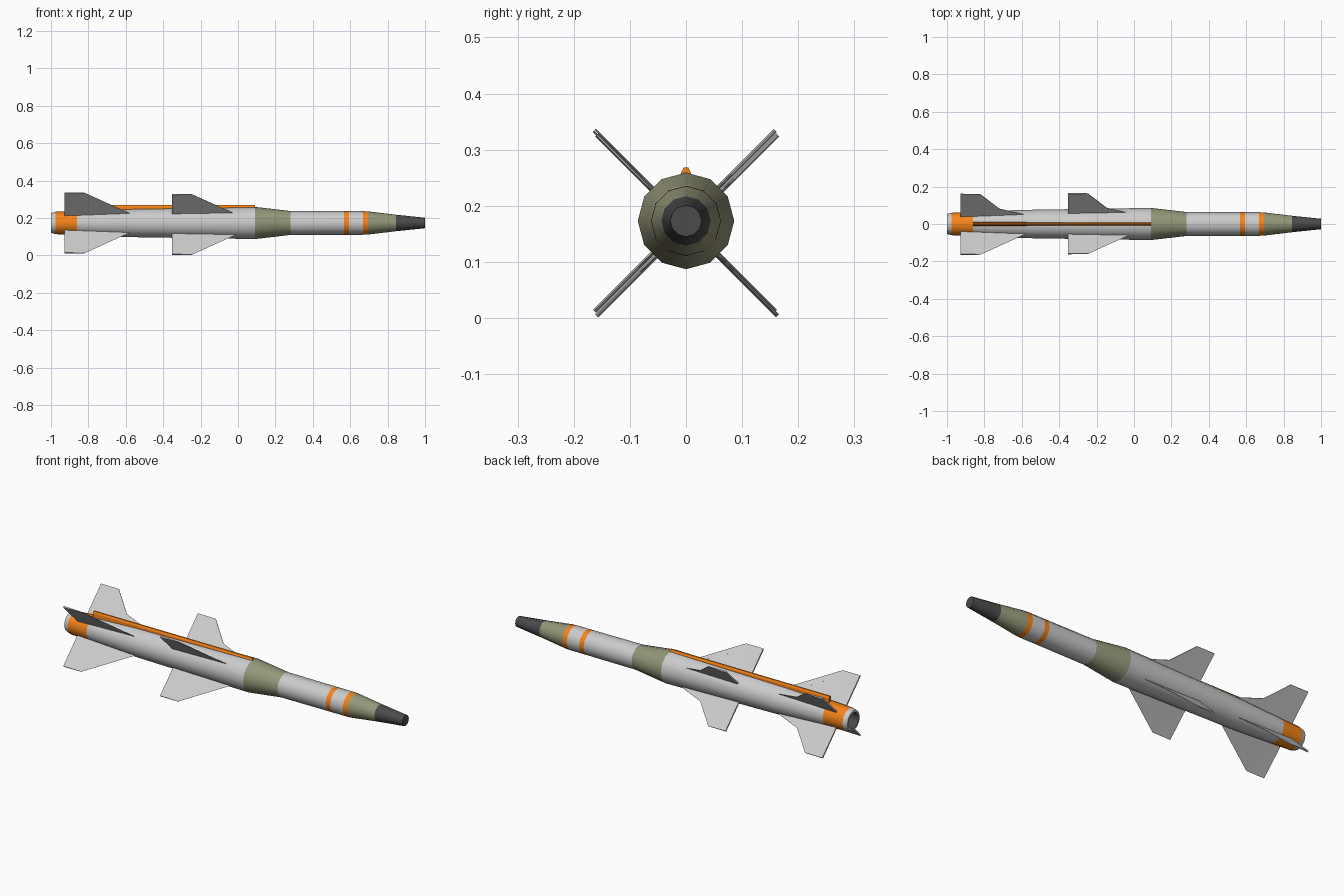
import bpy, bmesh
from math import sin, cos, pi, radians

if "Cube" in bpy.data.objects:
    bpy.data.objects.remove(bpy.data.objects["Cube"])

CZ = 0.173      # body axis height
SIDES = 12


def material(name, rgb):
    m = bpy.data.materials.new(name)
    m.diffuse_color = (*rgb, 1)
    m.use_nodes = True
    m.node_tree.nodes["Principled BSDF"].inputs["Base Color"].default_value = m.diffuse_color
    return m


ORANGE = material("orange", (0.93, 0.23, 0.01))
OLIVE = material("olive", (0.30, 0.31, 0.19))
DARK = material("dark", (0.07, 0.07, 0.07))


def finish(name, bm, mat=None, smooth=False):
    bmesh.ops.recalc_face_normals(bm, faces=bm.faces)
    me = bpy.data.meshes.new(name)
    bm.to_mesh(me)
    bm.free()
    ob = bpy.data.objects.new(name, me)
    bpy.context.collection.objects.link(ob)
    if mat:
        me.materials.append(mat)
    if smooth:
        bpy.ops.object.select_all(action='DESELECT')
        ob.select_set(True)
        bpy.context.view_layer.objects.active = ob
        bpy.ops.object.shade_smooth_by_angle(angle=radians(40))
    return ob


def lathe(name, profile, mat=None, cap=False):
    """Twelve-sided tube along x from (x, radius) pairs; cap closes the last ring."""
    bm = bmesh.new()
    rings = []
    for x, r in profile:
        rings.append([bm.verts.new((x, r * cos(2 * pi * i / SIDES),
                                    CZ + r * sin(2 * pi * i / SIDES)))
                      for i in range(SIDES)])
    for a, b in zip(rings, rings[1:]):
        for i in range(SIDES):
            j = (i + 1) % SIDES
            bm.faces.new((a[i], a[j], b[j], b[i]))
    if cap:
        bm.faces.new(rings[-1])
    return finish(name, bm, mat, True)


# Body sections, nose to tail
lathe("nose_cone", [(0.845, 0.044), (1.0, 0.028)], DARK, cap=True)
lathe("nose_collar", [(0.695, 0.062), (0.845, 0.044)], OLIVE)
lathe("front_band", [(0.668, 0.063), (0.695, 0.062)], ORANGE)
lathe("band_gap", [(0.594, 0.063), (0.668, 0.063)])
lathe("rear_band", [(0.567, 0.063), (0.594, 0.063)], ORANGE)
lathe("front_body", [(0.28, 0.064), (0.567, 0.063)])
lathe("shoulder", [(0.09, 0.086), (0.28, 0.064)], OLIVE)
lathe("main_body", [(-0.86, 0.064), (-0.62, 0.075), (0.09, 0.086)])
lathe("tail_band", [(-0.975, 0.060), (-0.86, 0.064)], ORANGE)
lathe("nozzle_rim", [(-0.975, 0.060), (-1.0, 0.053), (-1.0, 0.043)])
lathe("nozzle_bore", [(-1.0, 0.043), (-0.9, 0.036)], DARK, cap=True)

# Raised conduit along the top
bm = bmesh.new()
section = [(-0.010, 0.225), (-0.009, 0.258), (-0.004, 0.268),
           (0.004, 0.268), (0.009, 0.258), (0.010, 0.225)]
ends = [[bm.verts.new((x, y, z)) for y, z in section] for x in (-0.86, 0.09)]
for i in range(6):
    j = (i + 1) % 6
    bm.faces.new((ends[0][i], ends[0][j], ends[1][j], ends[1][i]))
for e in ends:
    bm.faces.new(e)
finish("top_conduit", bm, ORANGE)


def fin_set(name, x0, yc, zc):
    """Four diagonal fins, thick trailing edge and sharp leading edge."""
    # (distance forward of trailing edge, distance from axis, half thickness)
    plan = [(0, 0.045, 0.004), (0, 0.228, 0.004), (0.105, 0.228, 0.0015),
            (0.207, 0.118, 0.0015), (0.347, 0.074, 0.0005), (0.347, 0.045, 0.0005)]
    for k in range(4):
        a = radians(45 + 90 * k)
        bm = bmesh.new()
        sides = [[bm.verts.new((x0 + d, yc + r * cos(a) - s * t * sin(a),
                                zc + r * sin(a) + s * t * cos(a)))
                  for d, r, t in plan] for s in (-1, 1)]
        for i in range(6):
            j = (i + 1) % 6
            bm.faces.new((sides[0][i], sides[0][j], sides[1][j], sides[1][i]))
        for f in sides:
            bm.faces.new(f)
        bmesh.ops.triangulate(bm, faces=[f for f in bm.faces if len(f.verts) > 4])
        finish(f"{name}_{k + 1}", bm)


fin_set("tail_fin", -0.927, -0.002, 0.173)
fin_set("mid_fin", -0.352, 0.002, 0.165)
